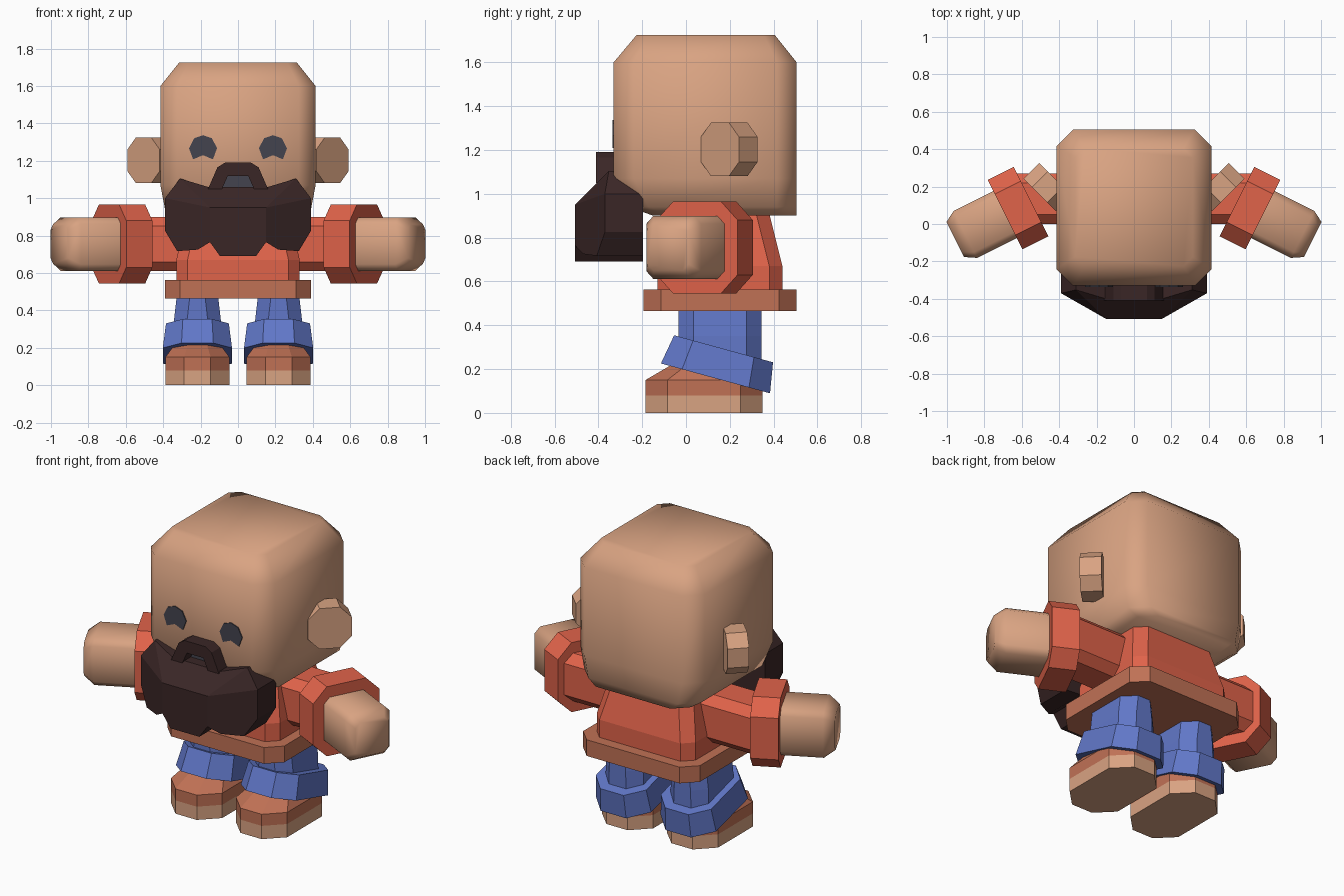
import bpy, bmesh, math
from mathutils import Matrix, Vector

if "Cube" in bpy.data.objects:
    bpy.data.objects.remove(bpy.data.objects["Cube"], do_unlink=True)


def material(name, *srgb):
    lin = [((c / 255 + 0.055) / 1.055) ** 2.4 for c in srgb] + [1]
    m = bpy.data.materials.new(name)
    m.use_nodes = True
    m.diffuse_color = lin
    bsdf = m.node_tree.nodes["Principled BSDF"]
    bsdf.inputs["Base Color"].default_value = lin
    bsdf.inputs["Roughness"].default_value = 0.8
    return m


SKIN = material("skin_tan", 217, 163, 130)
SHIRT = material("shirt_red", 224, 99, 74)
LEATHER = material("leather_brown", 192, 113, 85)
BLUE = material("trouser_blue", 97, 119, 200)
HAIR = material("beard_dark_brown", 58, 38, 38)
GREY = material("eye_grey", 68, 68, 78)


def finish(bm, name, mat, matrix=Matrix(), smooth=0):
    """Turn a bmesh into an object, optionally smoothed below an angle."""
    bm.transform(matrix)
    bmesh.ops.recalc_face_normals(bm, faces=bm.faces)
    me = bpy.data.meshes.new(name)
    bm.to_mesh(me)
    bm.free()
    me.materials.append(mat)
    ob = bpy.data.objects.new(name, me)
    bpy.context.collection.objects.link(ob)
    if smooth:
        bpy.ops.object.select_all(action='DESELECT')
        ob.select_set(True)
        bpy.context.view_layer.objects.active = ob
        bpy.ops.object.shade_smooth_by_angle(angle=math.radians(smooth))
    return ob


def loft(name, mat, rings, matrix=Matrix(), smooth=0):
    """Stack chamfered rectangles given as (z, x0, x1, y0, y1, chamfer)."""
    bm = bmesh.new()
    loops = []
    for z, x0, x1, y0, y1, c in rings:
        pts = [(x0 + c, y0), (x1 - c, y0), (x1, y0 + c), (x1, y1 - c),
               (x1 - c, y1), (x0 + c, y1), (x0, y1 - c), (x0, y0 + c)]
        loops.append([bm.verts.new((x, y, z)) for x, y in pts])
    for a, b in zip(loops, loops[1:]):
        for i in range(8):
            j = (i + 1) % 8
            bm.faces.new((a[i], a[j], b[j], b[i]))
    bm.faces.new(loops[0])
    bm.faces.new(loops[-1])
    return finish(bm, name, mat, matrix, smooth)


def prism_mesh(outline, y0, y1):
    """Extrude an (x, z) outline from y0 to y1."""
    bm = bmesh.new()
    face = bm.faces.new([bm.verts.new((x, y1, z)) for x, z in outline])
    new = bmesh.ops.extrude_face_region(bm, geom=[face], use_keep_orig=True)["geom"]
    verts = [v for v in new if isinstance(v, bmesh.types.BMVert)]
    bmesh.ops.translate(bm, verts=verts, vec=(0, y0 - y1, 0))
    return bm


def mirrored(half):
    return half + [(-x, z) for x, z in reversed(half)]


def frame(origin, x, y, z):
    """Matrix placing local axes x, y, z at an origin."""
    m = Matrix((x, y, z)).transposed().to_4x4()
    m.translation = Vector(origin)
    return m


def box(z, hx, hy, c):
    return (z, -hx, hx, -hy, hy, c)


# Head, narrowing at the chin
loft("head", SKIN, [
    (0.90, -0.33, 0.33, -0.15, 0.505, 0.08),
    (0.94, -0.39, 0.39, -0.26, 0.505, 0.09),
    (1.07, -0.415, 0.415, -0.33, 0.505, 0.09),
    (1.60, -0.415, 0.415, -0.33, 0.505, 0.09),
    (1.725, -0.315, 0.315, -0.225, 0.405, 0.05)], smooth=60)

# Shirt body and hem
loft("shirt_body", SHIRT, [
    (0.55, -0.33, 0.33, -0.13, 0.44, 0.06),
    (0.67, -0.33, 0.33, -0.13, 0.44, 0.06),
    (0.93, -0.27, 0.27, -0.07, 0.375, 0.06)])
loft("shirt_hem", LEATHER, [(z, -0.39, 0.39, -0.195, 0.505, 0.08) for z in (0.465, 0.563)])

# Beard: flat middle, swept-back sides, sloping top
beard = prism_mesh(mirrored([
    (0.16, 1.06), (0.31, 1.105), (0.39, 1.0), (0.39, 0.825), (0.325, 0.717),
    (0.215, 0.725), (0.15, 0.765), (0.096, 0.69)]), -0.507, -0.196)
for co, no in (((0.15, 0, 0), (1, 0, 0)), ((-0.15, 0, 0), (1, 0, 0)), ((0, 0, 0.95), (0, 0, 1))):
    bmesh.ops.bisect_plane(beard, geom=beard.verts[:] + beard.edges[:] + beard.faces[:],
                           plane_co=co, plane_no=no)
for v in beard.verts:
    if v.co.y < -0.4:
        v.co.y += max(0, (abs(v.co.x) - 0.15) * 0.57, v.co.z - 0.95)
bmesh.ops.triangulate(beard, faces=[f for f in beard.faces if len(f.verts) > 4])
finish(beard, "beard", HAIR)

# Moustache arch framing the mouth
arch = [(-0.16, 1.05), (-0.11, 1.165), (-0.07, 1.19), (0.07, 1.19), (0.11, 1.165), (0.16, 1.05),
        (0.085, 1.05), (0.055, 1.118), (-0.055, 1.118), (-0.085, 1.05)]
finish(prism_mesh(arch, -0.41, -0.325), "moustache", HAIR)
finish(prism_mesh(mirrored([(0.055, 1.125), (0.09, 1.05)]), -0.336, -0.328), "mouth", GREY)

# Paired parts
EYE = [(0, 1.337), (0.048, 1.32), (0.075, 1.267), (0.053, 1.208), (0, 1.23),
       (-0.053, 1.208), (-0.075, 1.267), (-0.048, 1.32)]
S = math.sqrt(0.5)
ARM = Vector((2, -1, 0)).normalized()
SIDE = Vector((1, 2, 0)).normalized()
UP = Vector((0, 0, 1))
arm = frame((0.62, 0.085, 0.755), SIDE, UP, ARM)
sleeve = frame((0, 0.135, 0.755), (0, 1, 0), UP, (1, 0, 0))
ear = frame((0.505, 0.155, 1.2025), (S, S, 0), UP, (S, -S, 0))
cuff = Matrix.Translation((0.217, 0.153, 0.225)) @ Matrix.Rotation(math.radians(15.3), 4, 'X').inverted()
leg = Matrix.Translation((0.217, 0, 0))

for side, sign in (("left", 1), ("right", -1)):
    m = Matrix.Diagonal((sign, 1, 1, 1))
    finish(prism_mesh(EYE, -0.336, -0.328), side + "_eye", GREY,
           m @ Matrix.Translation((0.187, 0, 0)))
    loft(side + "_ear", SKIN, [box(z, 0.1225, 0.1225, 0.065) for z in (-0.12, 0)], m @ ear)

    # Arm: straight sleeve, turned cuff, blunt hand
    loft(side + "_sleeve", SHIRT, [box(z, 0.135, 0.145, 0.05) for z in (0.2, 0.63)], m @ sleeve)
    loft(side + "_sleeve_cuff", SHIRT,
         [box(z, 0.207, 0.21, 0.085) for z in (-0.078, 0.078)], m @ arm)
    loft(side + "_hand", SKIN, [
        box(0.0, 0.14, 0.143, 0.035), box(0.315, 0.14, 0.143, 0.035),
        box(0.375, 0.105, 0.105, 0.03)], m @ arm, smooth=60)

    # Leg, tilted trouser cuff and shoe
    loft(side + "_leg", BLUE, [
        (0.15, -0.13, 0.13, -0.035, 0.345, 0.07),
        (0.35, -0.125, 0.125, -0.035, 0.345, 0.07),
        (0.48, -0.11, 0.11, -0.035, 0.345, 0.07)], m @ leg)
    loft(side + "_trouser_cuff", BLUE, [
        box(-0.07, 0.185, 0.258, 0.1), box(0.07, 0.168, 0.234, 0.09)], m @ cuff)
    loft(side + "_sole", SKIN, [(z, -0.171, 0.171, -0.185, 0.348, 0.1) for z in (0, 0.08)], m @ leg)
    loft(side + "_shoe", LEATHER, [
        (0.08, -0.171, 0.171, -0.185, 0.348, 0.1),
        (0.15, -0.171, 0.171, -0.185, 0.348, 0.1),
        (0.22, -0.12, 0.12, -0.065, 0.3, 0.07)], m @ leg)
